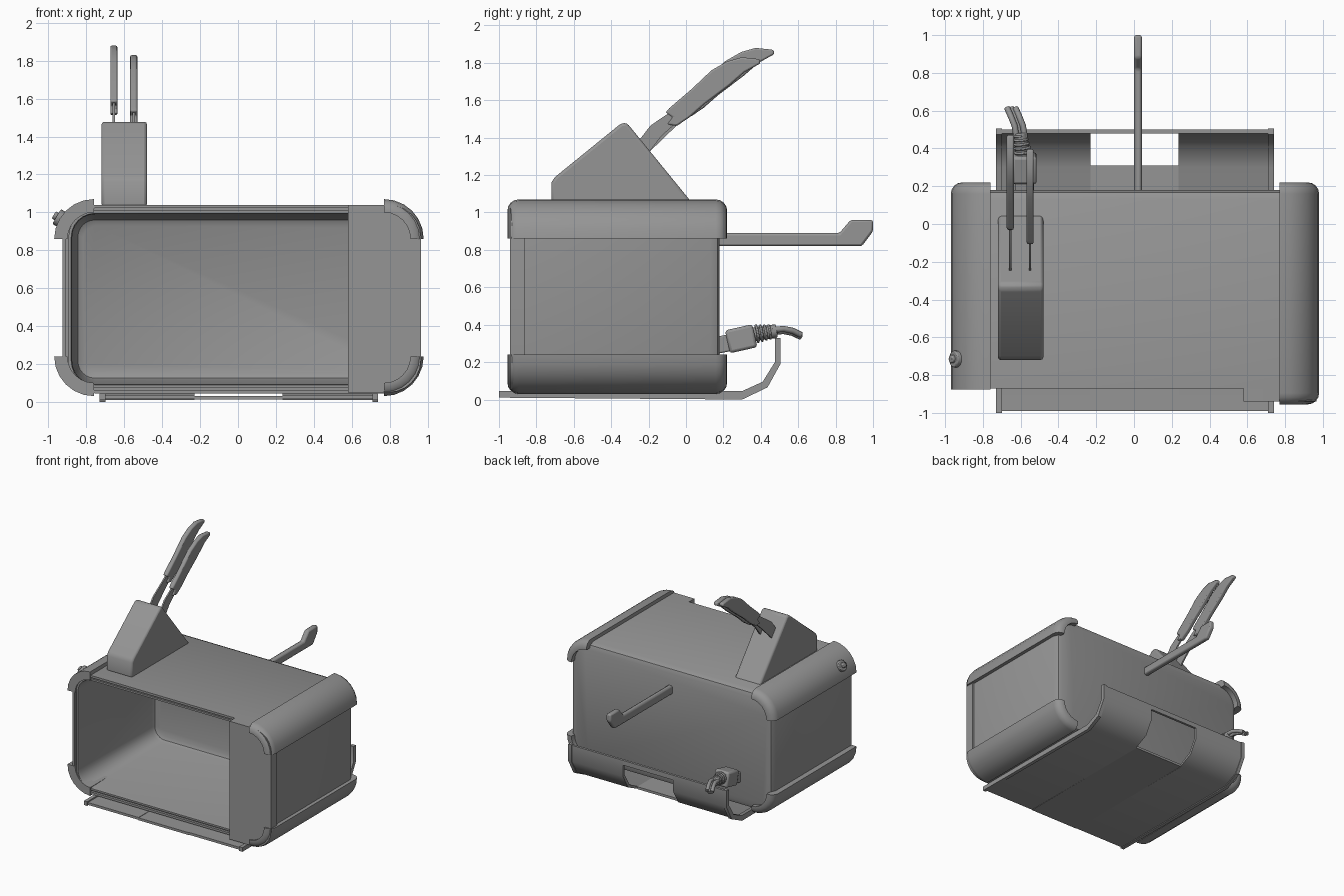
import bpy, bmesh, math
from mathutils import Vector

cube = bpy.data.objects.get("Cube")
if cube:
    bpy.data.objects.remove(cube, do_unlink=True)

grey = bpy.data.materials.new("plain grey")
grey.use_nodes = True
grey.diffuse_color = (0.3, 0.3, 0.3, 1)
for node in grey.node_tree.nodes:
    if node.type == 'BSDF_PRINCIPLED':
        node.inputs["Base Color"].default_value = (0.3, 0.3, 0.3, 1)

made = []


def finish(name, bm, bevel=0, segments=2):
    bmesh.ops.recalc_face_normals(bm, faces=bm.faces)
    mesh = bpy.data.meshes.new(name)
    bm.to_mesh(mesh)
    bm.free()
    mesh.materials.append(grey)
    obj = bpy.data.objects.new(name, mesh)
    bpy.context.collection.objects.link(obj)
    if bevel:
        mod = obj.modifiers.new("bevel", 'BEVEL')
        mod.width, mod.segments = bevel, segments
        mod.angle_limit = math.radians(35)
    made.append(obj)
    return obj


def loft(name, loops, **kw):
    """Skin a row of closed loops and cap both ends."""
    bm = bmesh.new()
    rows = [[bm.verts.new(p) for p in loop] for loop in loops]
    n = len(rows[0])
    for a, b in zip(rows, rows[1:]):
        for i in range(n):
            j = (i + 1) % n
            bm.faces.new((a[i], a[j], b[j], b[i]))
    bm.faces.new(rows[0])
    bm.faces.new(rows[-1])
    return finish(name, bm, **kw)


def extrude_x(name, profile, x0, x1, **kw):
    return loft(name, [[(x, y, z) for y, z in profile] for x in (x0, x1)], **kw)


def box(name, centre, size, tilt=0, bevel=0):
    bm = bmesh.new()
    bmesh.ops.create_cube(bm, size=1)
    bmesh.ops.scale(bm, vec=size, verts=bm.verts)
    obj = finish(name, bm, bevel=bevel)
    obj.location, obj.rotation_euler.x = centre, tilt
    return obj


def disc(name, centre, axis, radius, depth, sides=16):
    bm = bmesh.new()
    bmesh.ops.create_cone(bm, cap_ends=True, segments=sides, radius1=radius,
                          radius2=radius, depth=depth)
    obj = finish(name, bm, bevel=0.006)
    obj.location = centre
    obj.rotation_euler = Vector(axis).to_track_quat('Z', 'Y').to_euler()
    return obj


# Hollow body, open at the front with a stepped rim
def rounded_rect(y, inset, left=-0.925, right=0.95, low=0.045, high=1.04):
    r = 0.17 - inset
    corners = [(right - 0.17, high - 0.17, 0), (left + 0.17, high - 0.17, 1),
               (left + 0.17, low + 0.17, 2), (right - 0.17, low + 0.17, 3)]
    return [(cx + r * math.cos(a), y, cz + r * math.sin(a))
            for cx, cz, q in corners
            for a in [(q + k / 6) * math.pi / 2 for k in range(7)]]


shell_steps = [(0.18, 0.05), (0.168, 0.018), (0.13, 0), (-0.87, 0), (-0.87, 0.018),
               (-0.85, 0.018), (-0.85, 0.03), (-0.865, 0.03), (-0.865, 0.045),
               (-0.84, 0.05), (0.08, 0.07), (0.105, 0.08), (0.12, 0.11)]
loft("body_shell", [rounded_rect(y, i) for y, i in shell_steps])

# Front control cover, rounded on its outer side
cover = [(0.58, 0.05), (0.58, 1.04)]
for cz, start in ((0.87, 1), (0.22, 0)):
    for k in range(7):
        a = (start - k / 6) * math.pi / 2
        cover.append((0.795 + 0.17 * math.cos(a), cz + 0.17 * math.sin(a)))
loft("control_cover", [[(x, y, z) for x, z in cover] for y in (-0.94, -0.86)])


# Corner bumpers: a rounded section swept a quarter turn
def bumper(name, sx, sz, front, round_front):
    cx = 0.77 if sx > 0 else -0.76
    cz = 0.86 if sz > 0 else 0.24
    outer, inner, back, b = 0.21, 0.14, 0.22, 0.06
    angles = [k * math.pi / 8 for k in range(5)]
    section = [(inner, front)]
    if round_front:
        section += [(outer - b + b * math.sin(a), front + b - b * math.cos(a)) for a in angles]
    else:
        section.append((outer, front))
    section += [(outer - b + b * math.cos(a), back - b + b * math.sin(a)) for a in angles]
    section.append((inner, back))
    sweep = [k * math.pi / 12 for k in range(7)]
    loft(name, [[(cx + sx * r * math.sin(a), y, cz + sz * r * math.cos(a))
                 for r, y in section] for a in sweep])


for level, sz in (("top", 1), ("bottom", -1)):
    bumper(level + "_left_bumper", 1, sz, -0.955, True)
    bumper(level + "_right_bumper", -1, sz, -0.875, False)

# Bottom tray that curls up behind, with a cut-out in the curl
rail = [(-1, 0.01), (0.3, 0), (0.436, 0.065), (0.505, 0.19), (0.505, 0.33),
        (0.475, 0.33), (0.475, 0.2), (0.41, 0.095), (0.3, 0.045), (-1, 0.045)]
sheet = [(-0.99, 0.015), (0.3, 0.01), (0.432, 0.073), (0.5, 0.19), (0.5, 0.325),
         (0.48, 0.325), (0.48, 0.2), (0.415, 0.09), (0.3, 0.03), (-0.99, 0.035)]
for side, x0, x1 in (("right", -0.73, -0.7), ("left", 0.71, 0.74)):
    extrude_x(side + "_tray_rail", rail, x0, x1)
for side, x0, x1 in (("right", -0.71, -0.23), ("left", 0.235, 0.72)):
    extrude_x(side + "_tray_sheet", sheet, x0, x1)
box("middle_tray_sheet", (0.0025, -0.34, 0.022), (0.465, 1.3, 0.02))
box("tray_rim", (0.0025, 0.49, 0.305), (0.465, 0.02, 0.04))

# Rear rod with an angled paddle end
rod = [(0.15, 0.82), (0.94, 0.82), (1.0, 0.9), (1.0, 0.96), (0.88, 0.96),
       (0.82, 0.89), (0.15, 0.89)]
extrude_x("rear_rod", rod, 0, 0.042, bevel=0.012)

# Wedge block on the roof
block = [(-0.72, 1.03), (-0.72, 1.16), (-0.7, 1.19), (-0.345, 1.478), (-0.315, 1.478),
         (0.05, 1.03)]
extrude_x("wedge_block", block, -0.72, -0.48, bevel=0.015)

# Two knives standing in the block
grip = [(-0.11, 1.535), (-0.09, 1.557), (0.03, 1.66), (0.136, 1.76), (0.22, 1.808),
        (0.297, 1.83), (0.393, 1.82), (0.398, 1.797), (0.313, 1.75), (0.233, 1.68),
        (0.1, 1.58), (0.02, 1.51), (-0.05, 1.462), (-0.1, 1.472), (-0.07, 1.51)]
blade = [(-0.32, 1.32), (-0.24, 1.4), (-0.19, 1.465), (-0.08, 1.54), (-0.04, 1.49),
         (-0.13, 1.41), (-0.2, 1.32)]
for name, x, dy, dz in (("inner", -0.55, 0, 0), ("outer", -0.655, 0.075, 0.05)):
    extrude_x(name + "_knife_handle", [(y + dy, z + dz) for y, z in grip],
              x - 0.019, x + 0.019, bevel=0.009)
    reach = [(y + (dy if y > -0.15 else 0), z + (dz if y > -0.15 else 0)) for y, z in blade]
    extrude_x(name + "_knife_blade", reach, x - 0.006, x + 0.006)

# Plug, ribbed strain relief and short cord at the back
box("socket", (-0.58, 0.19, 0.295), (0.1, 0.1, 0.09), 0.2, 0.008)
box("plug", (-0.58, 0.295, 0.325), (0.13, 0.15, 0.125), 0.22, 0.015)
for k in range(5):
    disc("strain_relief_rib", (-0.587 - 0.004 * k, 0.38 + 0.022 * k, 0.352 + 0.003 * k),
         (-0.1, 1, 0.15), 0.05 - 0.003 * k, 0.014)
disc("strain_relief_core", (-0.595, 0.42, 0.357), (-0.1, 1, 0.15), 0.036, 0.13)
for k in (-1, 0, 1):
    curve = bpy.data.curves.new("cord_strand", 'CURVE')
    curve.dimensions = '3D'
    curve.bevel_depth, curve.bevel_resolution = 0.016, 2
    curve.use_fill_caps = True
    path = [(-0.6, 0.46, 0.365), (-0.61, 0.52, 0.372), (-0.63, 0.57, 0.362),
            (-0.65, 0.615, 0.34)]
    spline = curve.splines.new('POLY')
    spline.points.add(len(path) - 1)
    for point, (x, y, z) in zip(spline.points, path):
        point.co = (x + 0.022 * k, y, z + 0.012 * abs(k) - 0.006, 1)
    curve.materials.append(grey)
    bpy.context.collection.objects.link(bpy.data.objects.new("cord_strand", curve))

# Small knob on the upper right bumper
disc("knob_base", (-0.94, -0.715, 0.968), (-0.85, 0, 0.5), 0.045, 0.04)
disc("knob_hub", (-0.955, -0.715, 0.977), (-0.85, 0, 0.5), 0.022, 0.04)

# Smooth the curved faces, keep edges sharp
bpy.ops.object.select_all(action='DESELECT')
for obj in made:
    obj.select_set(True)
bpy.context.view_layer.objects.active = made[0]
bpy.ops.object.shade_smooth_by_angle(angle=math.radians(35))
